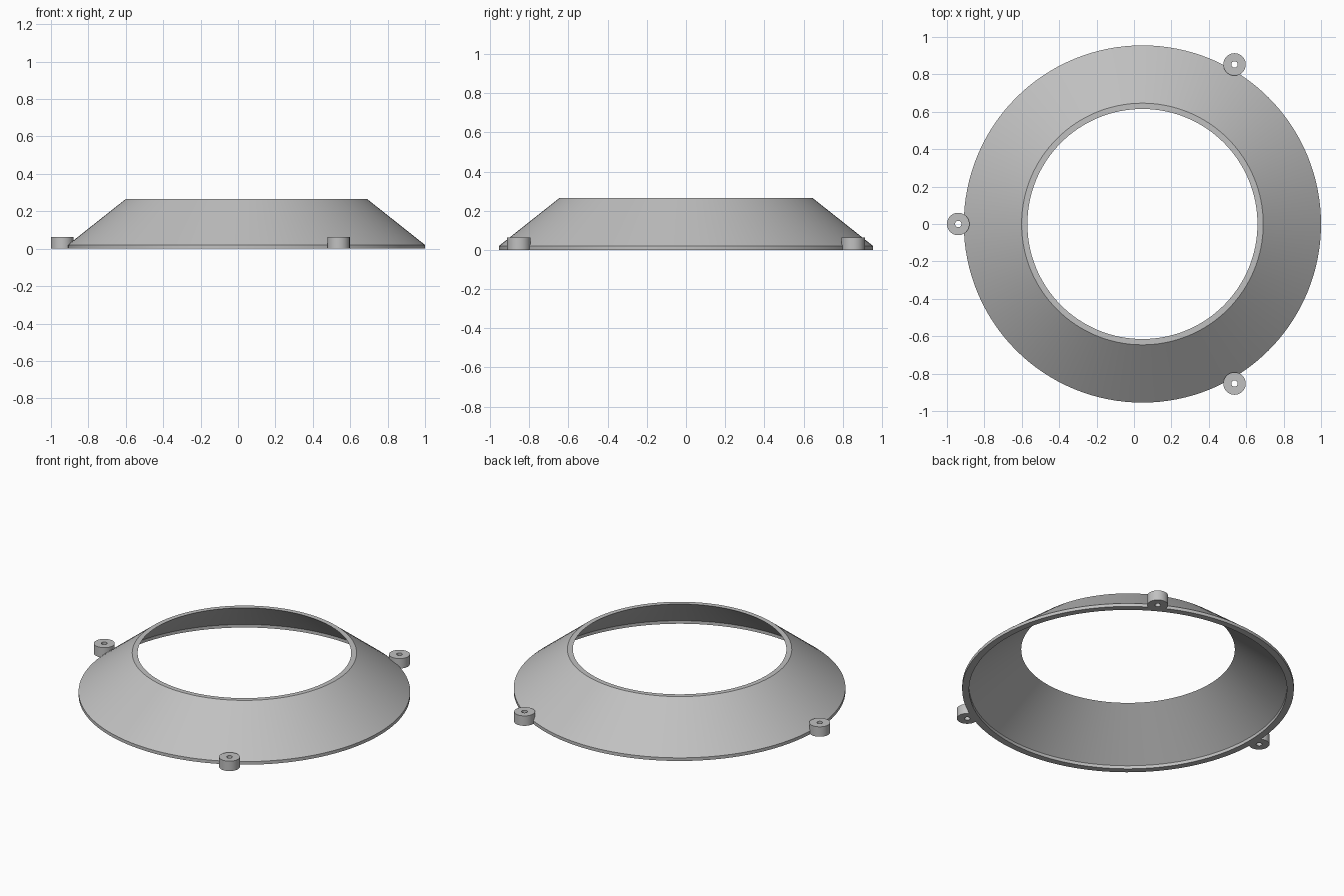
import bpy
import bmesh
from math import cos, sin, pi, radians

default = bpy.data.objects.get("Cube")
if default:
    bpy.data.objects.remove(default, do_unlink=True)

grey = bpy.data.materials.new("plain_grey")
grey.use_nodes = True
grey.diffuse_color = (0.53, 0.53, 0.53, 1)
grey.node_tree.nodes["Principled BSDF"].inputs["Base Color"].default_value = (0.53, 0.53, 0.53, 1)


def lathe(name, profile, segments, location):
    """Revolve a closed (radius, height) profile around the vertical axis."""
    bm = bmesh.new()
    rings = []
    for i in range(segments):
        a = 2 * pi * i / segments
        rings.append([bm.verts.new((r * cos(a), r * sin(a), z)) for r, z in profile])
    n = len(profile)
    for i in range(segments):
        here, after = rings[i], rings[(i + 1) % segments]
        for j in range(n):
            k = (j + 1) % n
            bm.faces.new((here[j], after[j], after[k], here[k]))
    bmesh.ops.recalc_face_normals(bm, faces=bm.faces)
    mesh = bpy.data.meshes.new(name)
    bm.to_mesh(mesh)
    bm.free()
    mesh.materials.append(grey)
    obj = bpy.data.objects.new(name, mesh)
    obj.location = location
    bpy.context.collection.objects.link(obj)
    bpy.ops.object.select_all(action='DESELECT')
    obj.select_set(True)
    bpy.context.view_layer.objects.active = obj
    bpy.ops.object.shade_smooth_by_angle(angle=radians(30))
    return obj


CENTRE_X = 0.045

# Hollow conical shell with a short upright rim at its base
lathe("conical_ring",
      [(0.955, 0), (0.955, 0.02), (0.646, 0.265), (0.615, 0.265), (0.915, 0.02), (0.915, 0)],
      128, (CENTRE_X, 0, 0))

# Three drilled mounting bosses spaced evenly around the rim
for name, angle in (("back_left", 60), ("right", 180), ("front_left", 300)):
    a = radians(angle)
    lathe(name + "_mounting_boss",
          [(0.06, 0), (0.06, 0.063), (0.017, 0.063), (0.017, 0)],
          48, (CENTRE_X + 0.985 * cos(a), 0.985 * sin(a), 0))
